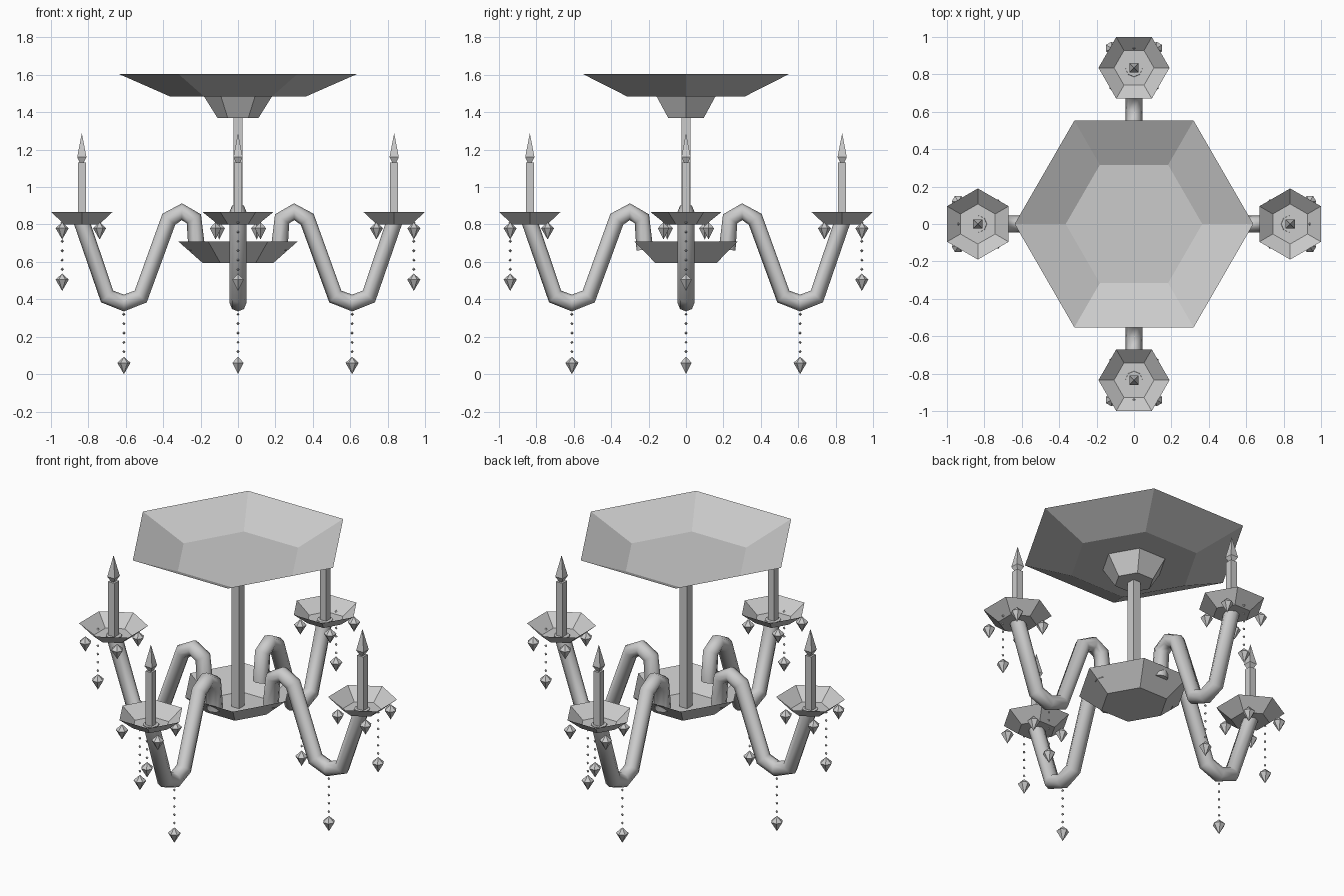
import bpy, bmesh
from math import cos, sin, pi, radians
from mathutils import Vector, Matrix

if "Cube" in bpy.data.objects:
    bpy.data.objects.remove(bpy.data.objects["Cube"])


def finish(name, bm, turn=0.0, smooth=False):
    bm.transform(Matrix.Rotation(turn, 4, 'Z'))
    bmesh.ops.recalc_face_normals(bm, faces=bm.faces)
    for f in bm.faces:
        f.smooth = smooth and len(f.verts) == 4
    me = bpy.data.meshes.new(name)
    bm.to_mesh(me)
    bm.free()
    ob = bpy.data.objects.new(name, me)
    bpy.context.collection.objects.link(ob)
    return ob


def skin(bm, rings, cap_start=True, cap_end=True):
    """Join rings of points; a one-point ring is a tip."""
    vs = [[bm.verts.new(p) for p in r] for r in rings]
    for a, b in zip(vs, vs[1:]):
        n = max(len(a), len(b))
        for i in range(n):
            j = (i + 1) % n
            if len(a) == 1:
                bm.faces.new((a[0], b[i], b[j]))
            elif len(b) == 1:
                bm.faces.new((a[i], b[0], a[j]))
            else:
                bm.faces.new((a[i], b[i], b[j], a[j]))
    if cap_start and len(vs[0]) > 2:
        bm.faces.new(vs[0])
    if cap_end and len(vs[-1]) > 2:
        bm.faces.new(vs[-1])


def lathe(bm, profile, n, rot=0.0, x=0.0, y=0.0, z=0.0, open_top=False):
    """Turn (radius, height) pairs, listed bottom to top, with n sides."""
    rings = []
    for r, h in profile:
        if r == 0:
            rings.append([(x, y, z + h)])
        else:
            rings.append([(x + r * cos(rot + 2 * pi * i / n),
                           y + r * sin(rot + 2 * pi * i / n), z + h) for i in range(n)])
    skin(bm, rings, cap_end=not open_top)


def part(name, profile, n, turn=0.0, **kw):
    bm = bmesh.new()
    lathe(bm, profile, n, **kw)
    return finish(name, bm, turn)


CRYSTAL = [(0, 0), (0.035, 0.06), (0, 0.093)]
BEAD = [(0, -0.009), (0.009, 0), (0, 0.009)]
ARM = [(0.22, 0.665), (0.236, 0.83), (0.30, 0.868), (0.37, 0.828),
       (0.52, 0.415), (0.61, 0.38), (0.70, 0.415), (0.833, 0.805)]
DISH_X = 0.835


def arm_tube(name, turn, r=0.045, n=8):
    pts = [Vector((x, 0, z)) for x, z in ARM]
    side = Vector((0, 1, 0))
    rings = []
    for i, p in enumerate(pts):
        before = (p - pts[i - 1]).normalized() if i else Vector()
        after = (pts[i + 1] - p).normalized() if i < len(pts) - 1 else Vector()
        across = (before + after).normalized().cross(side)
        # level cut where the arm meets the candle dish
        if i == len(pts) - 1:
            across = Vector((-1, 0, 0))
        rings.append([p + r * (side * cos(2 * pi * k / n) + across * sin(2 * pi * k / n))
                      for k in range(n)])
    bm = bmesh.new()
    skin(bm, rings)
    return finish(name, bm, turn, smooth=True)


def hanging_chain(name, turn, x, top, tip):
    bm = bmesh.new()
    z = top
    while z > tip + 0.095:
        lathe(bm, BEAD, 4, x=x, z=z)
        z -= 0.05
    lathe(bm, CRYSTAL, 6, x=x, z=tip)
    return finish(name, bm, turn)


# ceiling canopy, cup, stem and central bowl
part("ceiling_canopy", [(0.365, 1.485), (0.638, 1.605)], 6, open_top=True)
part("canopy_cup", [(0.11, 1.37), (0.182, 1.485)], 6)
part("stem", [(0.035, 0.596), (0.035, 1.372)], 4, rot=pi / 4)
part("central_bowl", [(0.19, 0.595), (0.32, 0.71)], 6, open_top=True)

# four arms with dish, candle, flame and crystals
for k, label in enumerate(("right", "back", "left", "front")):
    t = radians(90 * k)
    arm_tube(label + "_arm", t)
    part(label + "_candle_dish", [(0.107, 0.80), (0.19, 0.867)], 6, t,
         rot=pi / 6, x=DISH_X, open_top=True)
    part(label + "_candle", [(0.030, 0.80), (0.030, 1.13)], 4, t, rot=pi / 4, x=DISH_X)
    part(label + "_flame", [(0.014, 1.13), (0.035, 1.16), (0, 1.288)], 4, t,
         rot=pi / 4, x=DISH_X)
    bm = bmesh.new()
    for x, y in ((0.94, 0.12), (0.94, -0.12), (0.74, 0.10), (0.74, -0.10)):
        lathe(bm, CRYSTAL, 6, x=x, y=y, z=0.72)
    finish(label + "_dish_crystals", bm, t)
    hanging_chain(label + "_dish_chain", t, 0.94, 0.81, 0.445)
    hanging_chain(label + "_arm_chain", t, 0.61, 0.32, 0.0)
